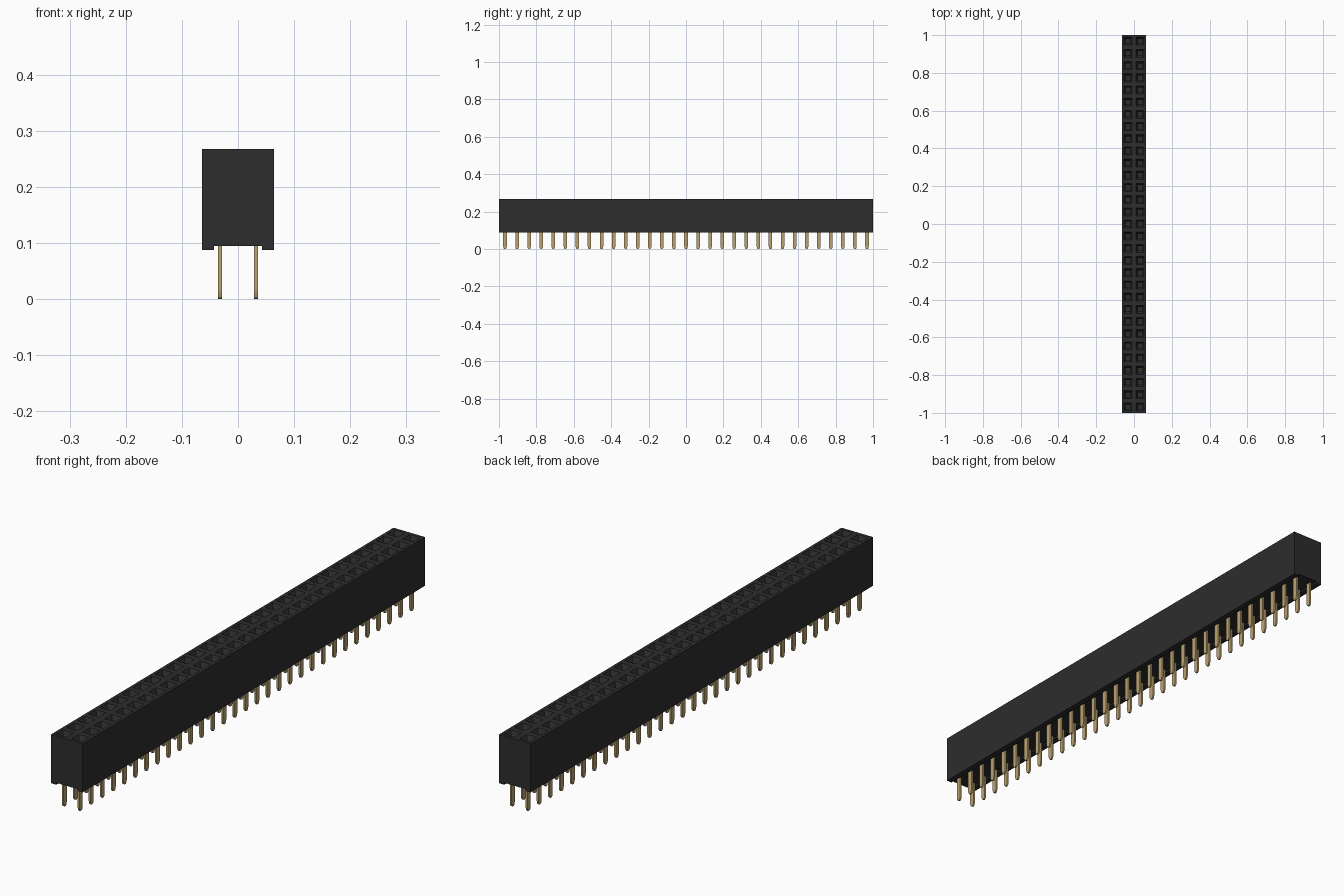
import bpy, bmesh
from mathutils import Matrix, Vector

if "Cube" in bpy.data.objects:
    bpy.data.objects.remove(bpy.data.objects["Cube"], do_unlink=True)

ROWS = 31
PITCH = 2.0 / ROWS
TOP, BOTTOM, RECESS = 0.268, 0.088, 0.095
CENTRES = [(x * PITCH / 2, (i + 0.5) * PITCH - 1) for x in (-1, 1) for i in range(ROWS)]


def material(name, colour, rough):
    m = bpy.data.materials.new(name)
    m.use_nodes = True
    m.diffuse_color = (*colour, 1)
    node = m.node_tree.nodes["Principled BSDF"]
    node.inputs["Base Color"].default_value = (*colour, 1)
    node.inputs["Roughness"].default_value = rough
    return m


def make_object(name, bm, mat):
    mesh = bpy.data.meshes.new(name)
    bmesh.ops.recalc_face_normals(bm, faces=bm.faces)
    bm.to_mesh(mesh)
    bm.free()
    mesh.materials.append(mat)
    obj = bpy.data.objects.new(name, mesh)
    bpy.context.collection.objects.link(obj)
    return obj


def prism(bm, outline, thickness, x, y):
    """Flat strip: a (y, z) outline given thickness along x."""
    ring = [bm.verts.new((x - thickness / 2, y + v, z)) for v, z in outline]
    face = bm.faces.new(ring)
    out = bmesh.ops.extrude_face_region(bm, geom=[face])
    moved = [g for g in out["geom"] if isinstance(g, bmesh.types.BMVert)]
    bmesh.ops.translate(bm, verts=moved, vec=(thickness, 0, 0))


black = material("black plastic", (0.026, 0.026, 0.026), 0.6)
gold = material("gold metal", (0.50, 0.37, 0.17), 0.4)

# Housing: top grid of funnel sockets
bm = bmesh.new()
bmesh.ops.create_grid(bm, x_segments=2, y_segments=ROWS, size=1,
                      matrix=Matrix.Translation((0, 0, TOP)) @ Matrix.Diagonal((PITCH, 1, 1, 1)))
cells = list(bm.faces)
for thickness, depth in ((0.011, 0), (0.009, -0.018)):
    bmesh.ops.inset_individual(bm, faces=cells, thickness=thickness, depth=depth,
                               use_even_offset=True)
wells = bmesh.ops.extrude_discrete_faces(bm, faces=cells)["faces"]
for f in wells:
    rim = [v.co.copy() for v in f.verts]
    bmesh.ops.translate(bm, verts=f.verts, vec=(0, 0, -0.11))
    for i in range(4):
        a, b = rim[i], rim[(i + 1) % 4]
        drop = Vector((0, 0, -0.11))
        bm.faces.new([bm.verts.new(p) for p in (a, b, b + drop, a + drop)])

# Housing: outer walls, underside channel and end faces
profile = [(-PITCH, TOP), (-PITCH, BOTTOM), (-0.043, BOTTOM), (-0.043, RECESS),
           (0.043, RECESS), (0.043, BOTTOM), (PITCH, BOTTOM), (PITCH, TOP)]
ends = [[bm.verts.new((x, y, z)) for x, z in profile] for y in (-1, 1)]
for ring in ends:
    bm.faces.new(ring)
for i in range(len(profile) - 1):
    bm.faces.new((ends[0][i], ends[0][i + 1], ends[1][i + 1], ends[1][i]))
bmesh.ops.remove_doubles(bm, verts=bm.verts, dist=0.00005)
make_object("housing", bm, black)

# Solder pins: flat strips with tapered rounded tips
half = 0.0095
tip = [(-half, 0.11), (-half, 0.014), (-0.007, 0.004), (-0.003, 0),
       (0.003, 0), (0.007, 0.004), (half, 0.014), (half, 0.11)]
bm = bmesh.new()
for x, y in CENTRES:
    prism(bm, tip, 0.007, x, y)
make_object("solder_pins", bm, gold)

# Socket contacts: a pair of spring leaves inside each well
leaf = [(-0.005, 0.142), (0.005, 0.142), (0.005, 0.242), (-0.005, 0.242)]
bm = bmesh.new()
for x, y in CENTRES:
    for side in (-1, 1):
        prism(bm, leaf, 0.004, x + side * 0.006, y)
make_object("socket_contacts", bm, gold)
